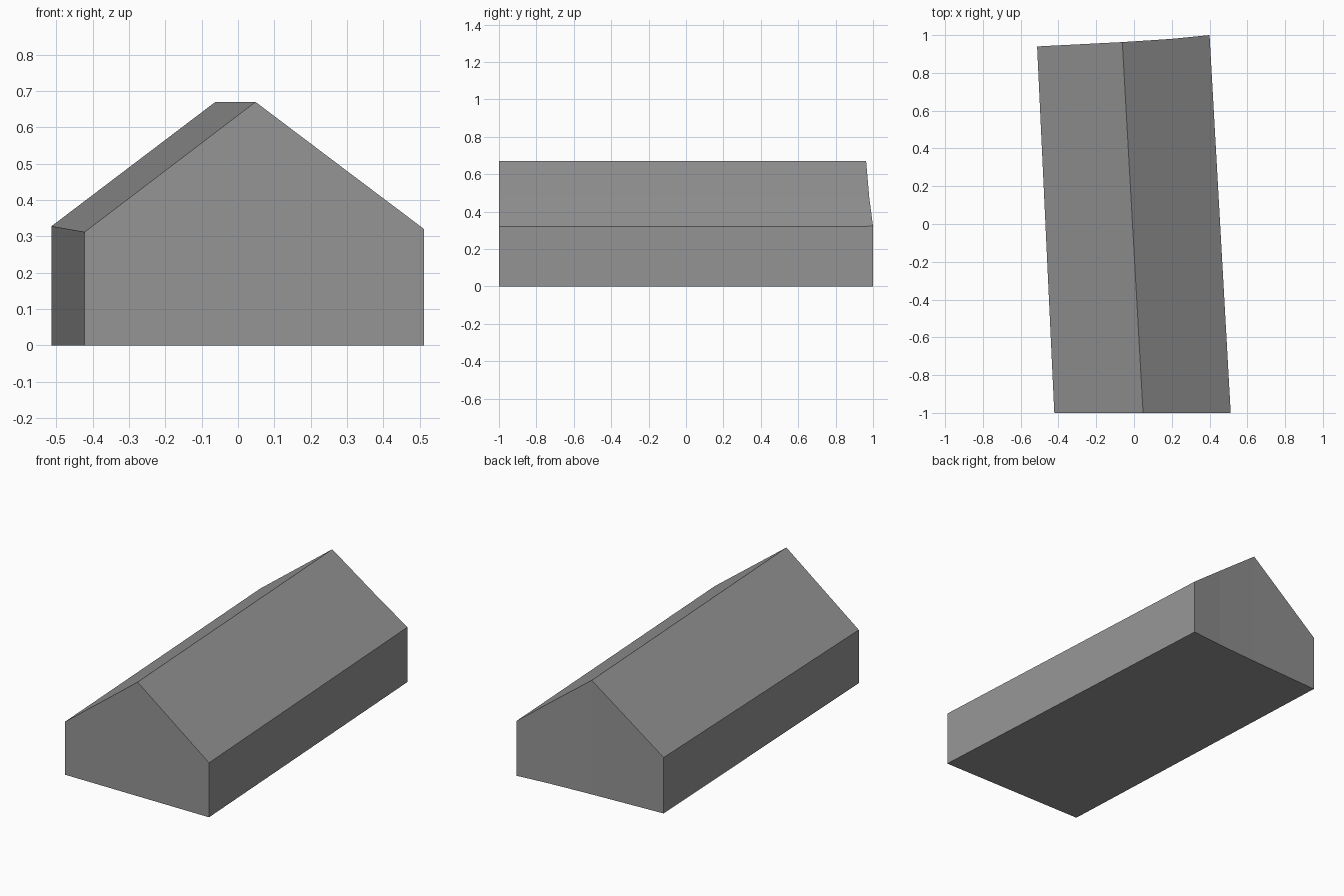
import bpy
import bmesh

cube = bpy.data.objects.get("Cube")
if cube:
    bpy.data.objects.remove(cube, do_unlink=True)

# Single plain grey for walls, roof and floor
grey = bpy.data.materials.new("plain_grey")
grey.use_nodes = True
colour = (0.30, 0.30, 0.30, 1)
grey.diffuse_color = colour
bsdf = next(n for n in grey.node_tree.nodes if n.type == "BSDF_PRINCIPLED")
bsdf.inputs["Base Color"].default_value = colour
bsdf.inputs["Roughness"].default_value = 0.8

# Gable top lines (x, y, z): eave, ridge, bend in the gable wall, eave
front_top = [(-0.422, -1, 0.312), (0.048, -1, 0.67), (0.297, -1, 0.482), (0.512, -1, 0.32)]
back_top = [(-0.513, 0.94, 0.328), (-0.062, 0.963, 0.67), (0.2, 0.98, 0.474), (0.4, 1, 0.322)]

bm = bmesh.new()


def gable(top):
    """Return the roof-line vertices and the ground vertices beneath them."""
    upper = [bm.verts.new(p) for p in top]
    lower = [bm.verts.new((x, y, 0)) for x, y, z in top]
    return upper, lower


front_up, front_low = gable(front_top)
back_up, back_low = gable(back_top)

# Gable walls, roof slopes and floor, one strip at a time
for i in range(len(front_top) - 1):
    j = i + 1
    bm.faces.new((front_low[i], front_low[j], front_up[j], front_up[i]))
    bm.faces.new((back_low[j], back_low[i], back_up[i], back_up[j]))
    bm.faces.new((front_up[i], front_up[j], back_up[j], back_up[i]))
    bm.faces.new((front_low[j], front_low[i], back_low[i], back_low[j]))

# Long side walls
for i in (0, -1):
    bm.faces.new((front_low[i], front_up[i], back_up[i], back_low[i]))

bmesh.ops.recalc_face_normals(bm, faces=bm.faces)
mesh = bpy.data.meshes.new("gabled_building")
bm.to_mesh(mesh)
bm.free()
mesh.materials.append(grey)
building = bpy.data.objects.new("gabled_building", mesh)
bpy.context.collection.objects.link(building)
